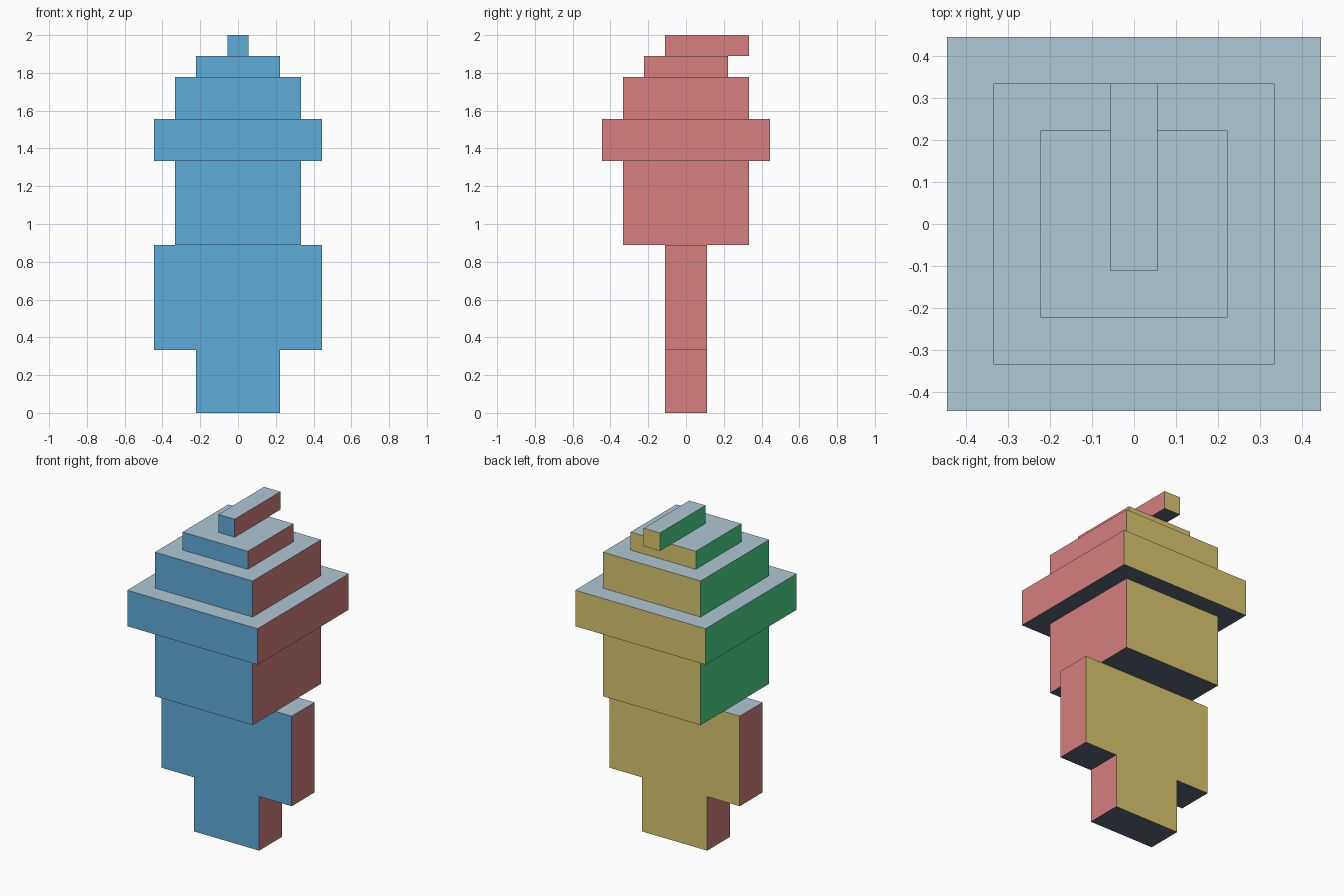
import bpy
import bmesh
from mathutils import Vector

cube = bpy.data.objects.get("Cube")
if cube:
    bpy.data.objects.remove(cube, do_unlink=True)

U = 1 / 9  # one block unit


def linear(c):
    c /= 255
    return c / 12.92 if c <= 0.04045 else ((c + 0.055) / 1.055) ** 2.4


def material(name, rgb):
    m = bpy.data.materials.new(name)
    m.use_nodes = True
    colour = (*[linear(c) for c in rgb], 1)
    m.diffuse_color = colour
    m.node_tree.nodes["Principled BSDF"].inputs["Base Color"].default_value = colour
    return m


# One colour for each direction a face can point
SIDES = [
    (Vector((0, -1, 0)), material("sky blue", (95, 172, 218))),
    (Vector((0, 1, 0)), material("straw yellow", (217, 198, 111))),
    (Vector((1, 0, 0)), material("salmon red", (215, 127, 127))),
    (Vector((-1, 0, 0)), material("spring green", (76, 217, 139))),
    (Vector((0, 0, 1)), material("pale grey blue", (175, 200, 211))),
    (Vector((0, 0, -1)), material("slate grey", (92, 104, 122))),
]


def block(name, low, high, mirrored=False):
    """Box between two corners in block units, coloured by face direction."""
    low, high = Vector(low) * U, Vector(high) * U
    bm = bmesh.new()
    bmesh.ops.create_cube(bm, size=1)
    bmesh.ops.scale(bm, vec=high - low, verts=bm.verts)
    bmesh.ops.translate(bm, vec=(low + high) / 2, verts=bm.verts)
    bm.normal_update()
    for f in bm.faces:
        n = f.normal.copy()
        if mirrored:
            n.x = -n.x
        f.material_index = max(range(len(SIDES)), key=lambda i: n.dot(SIDES[i][0]))
    mesh = bpy.data.meshes.new(name)
    bm.to_mesh(mesh)
    bm.free()
    for _, m in SIDES:
        mesh.materials.append(m)
    obj = bpy.data.objects.new(name, mesh)
    bpy.context.collection.objects.link(obj)


def tier(name, half, bottom, top):
    """Square block centred on the upright axis."""
    block(name, (-half, -half, bottom), (half, half, top))


# Legs and arms, the right ones mirrored from the left
block("left_leg", (0, -1, 0), (2, 1, 3))
block("right_leg", (-2, -1, 0), (0, 1, 3), mirrored=True)
block("left_arm", (2, -1, 3), (4, 1, 8))
block("right_arm", (-4, -1, 3), (-2, 1, 8), mirrored=True)

# Torso and head
block("torso", (-2, -1, 3), (2, 1, 8))
tier("head", 3, 8, 12)

# Stepped hat with a bent tip
tier("hat_brim", 4, 12, 14)
tier("hat_middle", 3, 14, 16)
tier("hat_crown", 2, 16, 17)
block("hat_tip", (-0.5, -1, 17), (0.5, 3, 18))
